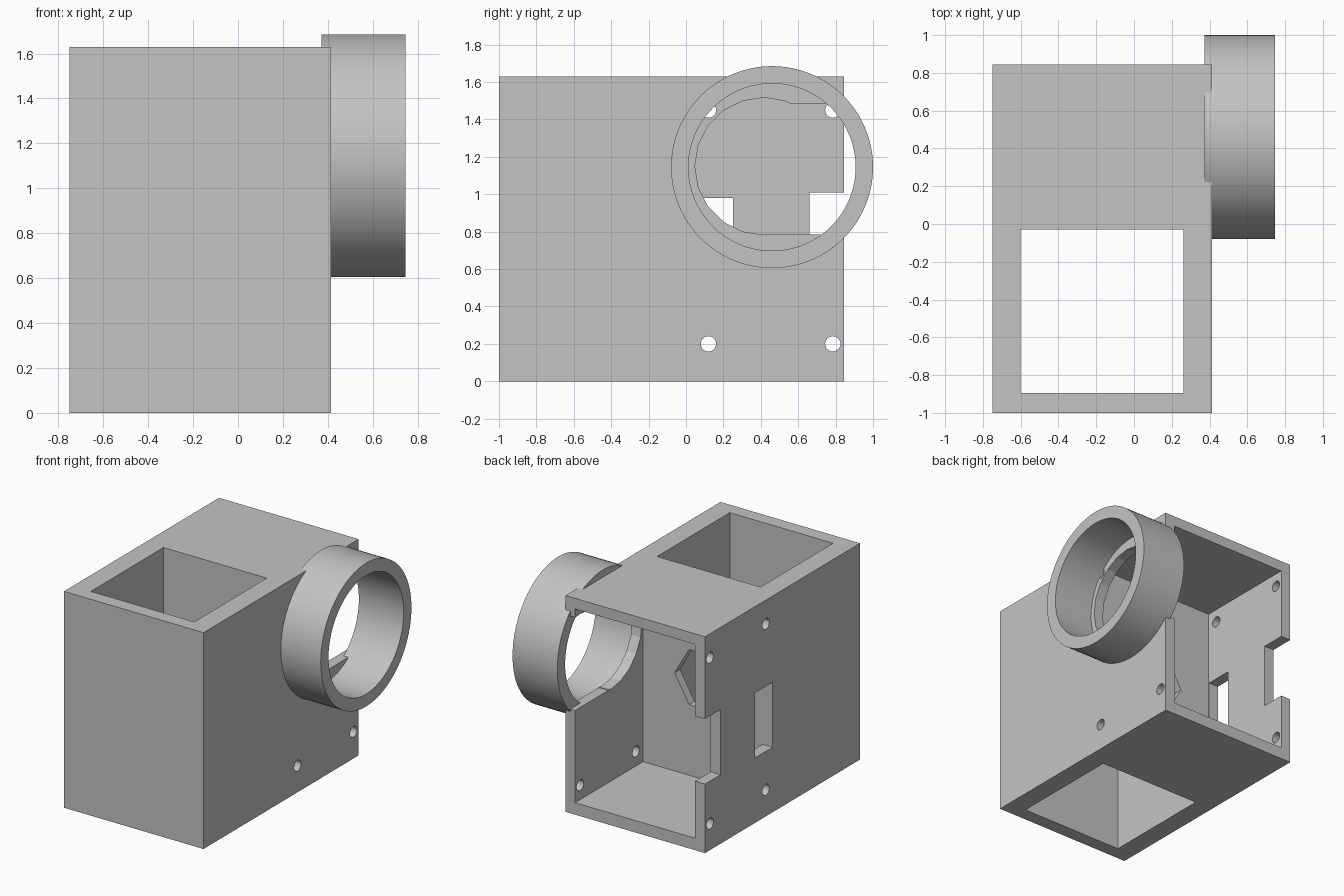
import bpy, bmesh, math
from mathutils import Matrix

cube = bpy.data.objects.get("Cube")
if cube:
    bpy.data.objects.remove(cube)

grey = bpy.data.materials.new("plain grey")
grey.use_nodes = True
GREY = (0.55, 0.55, 0.55, 1)
grey.diffuse_color = GREY
grey.node_tree.nodes["Principled BSDF"].inputs["Base Color"].default_value = GREY


def make(name, bm):
    bmesh.ops.recalc_face_normals(bm, faces=bm.faces)
    mesh = bpy.data.meshes.new(name)
    bm.to_mesh(mesh)
    bm.free()
    mesh.materials.append(grey)
    ob = bpy.data.objects.new(name, mesh)
    bpy.context.collection.objects.link(ob)
    return ob


def box(name, x, y, z):
    bm = bmesh.new()
    bmesh.ops.create_cube(bm, size=1)
    for v in bm.verts:
        for i, (a, b) in enumerate((x, y, z)):
            v.co[i] = a if v.co[i] < 0 else b
    return make(name, bm)


def rod(name, axis, centre, radius, length, sides, turn=0):
    """Cylinder along x or y."""
    bm = bmesh.new()
    bmesh.ops.create_cone(bm, cap_ends=True, segments=sides, radius1=radius,
                          radius2=radius, depth=length)
    tilt = Matrix.Rotation(math.pi / 2, 4, "Y" if axis == "x" else "X")
    bm.transform(Matrix.Translation(centre) @ tilt @ Matrix.Rotation(turn, 4, "Z"))
    return make(name, bm)


def cut(target, cutter):
    cutter.hide_render = True
    mod = target.modifiers.new("cut", "BOOLEAN")
    mod.operation, mod.solver, mod.object = "DIFFERENCE", "EXACT", cutter
    bpy.context.view_layer.objects.active = target
    bpy.ops.object.modifier_apply(modifier=mod.name)
    bpy.data.objects.remove(cutter)


def smooth(ob):
    bpy.ops.object.select_all(action="DESELECT")
    ob.select_set(True)
    bpy.context.view_layer.objects.active = ob
    bpy.ops.object.shade_smooth_by_angle(angle=math.radians(15))


# Housing with a vertical shaft in front and a chamber open to the back
housing = box("housing", (-0.75, 0.413), (-1, 0.845), (0, 1.63))
cut(housing, box("shaft", (-0.6, 0.262), (-0.895, -0.03), (-0.1, 1.8)))
cut(housing, box("chamber", (-0.667, 0.333), (0.035, 1), (0.09, 1.55)))

# Hexagonal opening in the wall between shaft and chamber
cut(housing, rod("hexagon", "y", (-0.17, 0, 0.83), 0.24, 0.2, 6, math.pi / 6))

# Round-ended cutout behind the ring, running out to the back edge
cut(housing, rod("round_cutout", "x", (0.4, 0.415, 1.15), 0.367, 0.3, 20))
cut(housing, box("straight_cutout", (0.25, 0.55), (0.45, 1), (0.785, 1.485)))

# Slot, notch and port in the right wall
cut(housing, box("slot", (-0.9, -0.6), (0.04, 0.25), (0.49, 0.98)))
cut(housing, box("notch", (-0.9, -0.6), (0.66, 1), (0.52, 1.01)))
cut(housing, rod("port", "x", (-0.7, -0.465, 0.35), 0.1, 0.4, 32))

# Screw holes through both side walls
for y in (0.12, 0.785):
    for z in (0.2, 1.45):
        cut(housing, rod("screw_hole", "x", (-0.17, y, z), 0.041, 2, 24))
smooth(housing)

# Ring on the left side
ring = rod("ring", "x", (0.559, 0.46, 1.145), 0.54, 0.373, 96)
cut(ring, rod("bore", "x", (0.559, 0.46, 1.145), 0.447, 1, 96))
smooth(ring)
